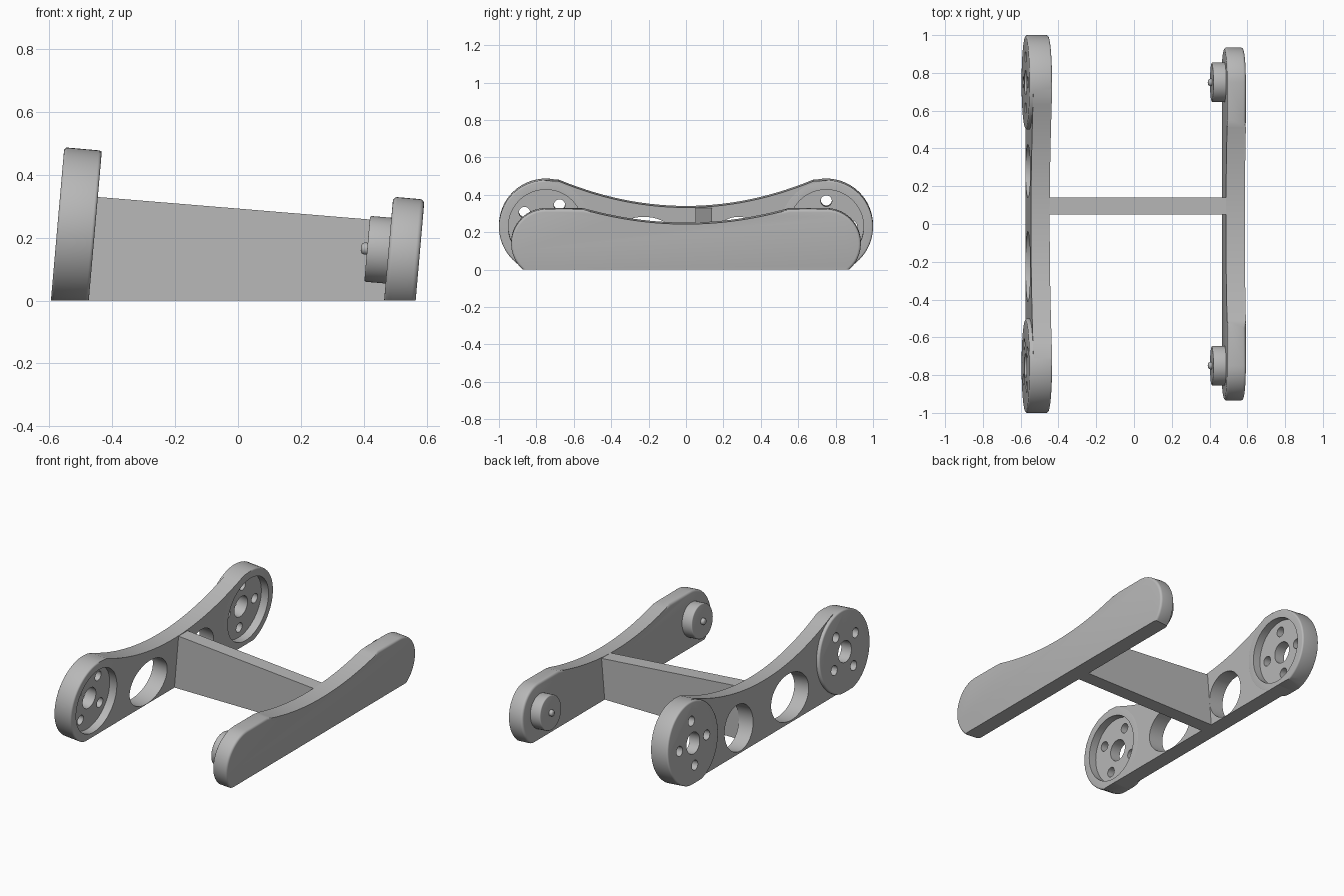
import bpy
import bmesh
from math import sin, cos, pi, radians
from mathutils import Matrix

default = bpy.data.objects.get("Cube")
if default:
    bpy.data.objects.remove(default)

grey = bpy.data.materials.new("plain grey")
grey.use_nodes = True
grey.diffuse_color = (0.48, 0.48, 0.48, 1)
grey.node_tree.nodes["Principled BSDF"].inputs["Base Color"].default_value = grey.diffuse_color


def finish(name, bm):
    bmesh.ops.recalc_face_normals(bm, faces=bm.faces)
    mesh = bpy.data.meshes.new(name)
    bm.to_mesh(mesh)
    bm.free()
    mesh.materials.append(grey)
    obj = bpy.data.objects.new(name, mesh)
    bpy.context.collection.objects.link(obj)
    return obj


def arc(cy, cz, ry, rz, start=0, sweep=360, steps=64):
    """Points of an elliptical arc; a full turn does not repeat its first point."""
    count = steps if sweep == 360 else steps + 1
    angles = [radians(start + sweep * i / steps) for i in range(count)]
    return [(cy + ry * cos(a), cz + rz * sin(a)) for a in angles]


def prism(name, outlines, x0, x1, frame, bevel=0, ground=True):
    """Extrude (y, z) outlines along the tilted x axis, then cut them at the ground."""
    bm = bmesh.new()
    for outline in outlines:
        face = bm.faces.new([bm.verts.new((x0, y, z)) for y, z in outline])
        new = bmesh.ops.extrude_face_region(bm, geom=[face])["geom"]
        for v in new:
            if isinstance(v, bmesh.types.BMVert):
                v.co.x = x1
    if bevel:
        rims = [e for e in bm.edges if abs(e.verts[0].co.x - e.verts[1].co.x) < 1e-6]
        bmesh.ops.bevel(bm, geom=rims, offset=bevel, segments=4, profile=0.5,
                        affect="EDGES", clamp_overlap=False)
    bmesh.ops.transform(bm, matrix=frame, verts=bm.verts)
    if ground and min(v.co.z for v in bm.verts) < 0:
        geom = bm.verts[:] + bm.edges[:] + bm.faces[:]
        cut = bmesh.ops.bisect_plane(bm, geom=geom, plane_co=(0, 0, 0),
                                     plane_no=(0, 0, -1), clear_outer=True)["geom_cut"]
        edges = [g for g in cut if isinstance(g, bmesh.types.BMEdge)]
        bmesh.ops.holes_fill(bm, edges=edges)
    return finish(name, bm)


def saddle(half, low, high, steps=28):
    """Concave top edge running from +half to -half."""
    ys = [half * (1 - 2 * i / steps) for i in range(steps + 1)]
    return [(y, low + (high - low) * (y / half) ** 2) for y in ys]


def carve(obj, cutters):
    bpy.context.view_layer.objects.active = obj
    for cutter in cutters:
        mod = obj.modifiers.new("cut", "BOOLEAN")
        mod.operation = "DIFFERENCE"
        mod.solver = "EXACT"
        mod.object = cutter
        bpy.ops.object.modifier_apply(modifier=mod.name)


tilt = Matrix.Rotation(radians(5), 4, "Y")
right_frame = Matrix.Translation((-0.535, 0, 0)) @ tilt
left_frame = Matrix.Translation((0.515, 0, 0)) @ tilt
END = 0.75
parts = []

# Right side: thin arched plate with a thick disc at each end
HUB, HUB_R = 0.234, 0.25
outline = [(END, -0.05), (END, 0.483)] + saddle(0.68, 0.338, 0.479) + [(-END, 0.483), (-END, -0.05)]
right_plate = prism("right_plate", [outline], -0.04, 0.0595, right_frame)
parts.append(right_plate)
discs = []
for label, y in (("front", -END), ("back", END)):
    discs.append(prism(label + "_disc", [arc(y, HUB, HUB_R, HUB_R)], -0.06, 0.06, right_frame, 0.01))
parts += discs

# Recesses on the inner face, bolt holes, hub holes and two lightening holes
recess = prism("recess_cutter", [arc(y, HUB, 0.2, 0.2) for y in (-END, END)],
               0.01, 0.2, right_frame, ground=False)
holes = []
for y, turn in ((-END, 57), (END, 0)):
    holes.append(arc(y, HUB, 0.065, 0.065, steps=40))
    for k in range(4):
        a = radians(turn + 90 * k)
        holes.append(arc(y + 0.135 * cos(a), HUB + 0.135 * sin(a), 0.03, 0.03, steps=24))
bolt_holes = prism("hole_cutter", holes, -0.2, 0.2, right_frame, ground=False)
windows = prism("window_cutter", [arc(-0.225, 0.148, 0.185, 0.14), arc(0.28, 0.148, 0.14, 0.14)],
                -0.2, 0.2, right_frame, ground=False)
carve(right_plate, [recess, bolt_holes, windows])
for disc in discs:
    carve(disc, [recess, bolt_holes])
for cutter in (recess, bolt_holes, windows):
    bpy.data.objects.remove(cutter)

# Left side: one solid arched plate with round, softened ends
AXLE, R = 0.142, 0.185
outline = (arc(END, AXLE, R, R, -90, 180, 28) + saddle(0.55, 0.248, AXLE + R - 0.001)
           + arc(-END, AXLE, R, R, 90, 180, 28))
parts.append(prism("left_plate", [outline], -0.05, 0.05, left_frame, 0.014))

# Bosses with small centre pins on the inner face of the left plate
for label, y in (("front", -END), ("back", END)):
    parts.append(prism(label + "_boss", [arc(y, 0.155, 0.105, 0.105)], -0.118, -0.03, left_frame, 0.006))
    parts.append(prism(label + "_pin", [arc(y, 0.155, 0.019, 0.019, steps=24)], -0.138, -0.1, left_frame, 0.012))

# Upright web joining the two sides, its top sloping down to the left
bm = bmesh.new()
bmesh.ops.create_cube(bm, size=1)
for v in bm.verts:
    x_side, top = v.co.x > 0, v.co.z > 0
    v.co.x = 0.49 if x_side else -0.49
    v.co.y += 0.095 - (0.455 if v.co.y > 0 else -0.455)
    v.co.z = (0.252 if x_side else 0.333) if top else 0
parts.append(finish("cross_web", bm))

# Smooth round surfaces, keep hard edges
bpy.ops.object.select_all(action="DESELECT")
for obj in parts:
    obj.select_set(True)
bpy.context.view_layer.objects.active = parts[0]
bpy.ops.object.shade_smooth_by_angle(angle=radians(30))
